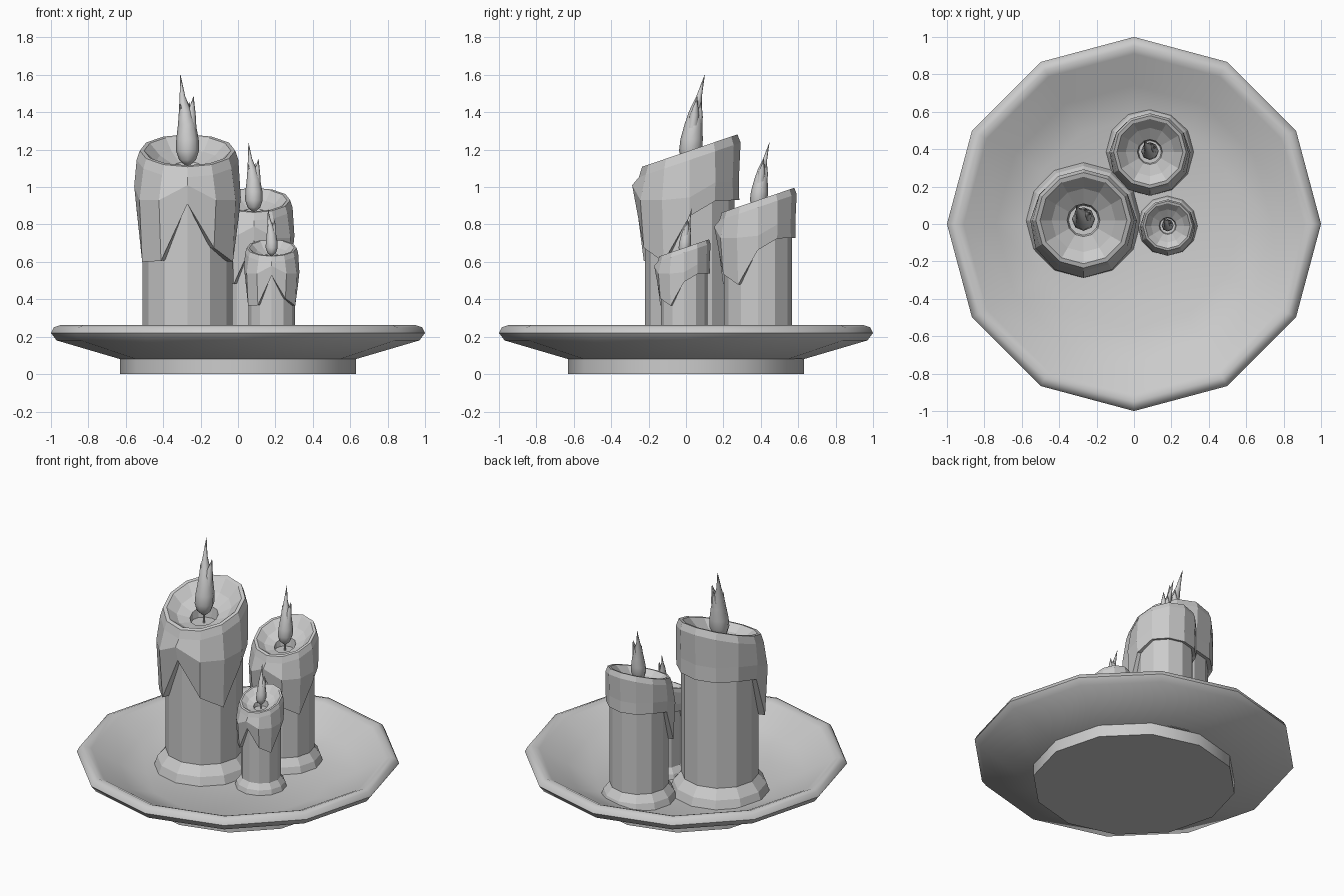
import bpy, bmesh, math

if "Cube" in bpy.data.objects:
    bpy.data.objects.remove(bpy.data.objects["Cube"])

N = 12


def loft(name, rings, smooth=None, cap_start=True, cap_end=True):
    """Skin a list of equally sized vertex rings; smooth = sharp-edge angle in degrees."""
    bm = bmesh.new()
    vs = [[bm.verts.new(p) for p in ring] for ring in rings]
    n = len(vs[0])
    for a, b in zip(vs, vs[1:]):
        for i in range(n):
            j = (i + 1) % n
            bm.faces.new((a[i], a[j], b[j], b[i]))
    if cap_start:
        bm.faces.new(vs[0][::-1])
    if cap_end:
        bm.faces.new(vs[-1])
    bmesh.ops.remove_doubles(bm, verts=bm.verts, dist=1e-5)
    bmesh.ops.recalc_face_normals(bm, faces=bm.faces)
    me = bpy.data.meshes.new(name)
    bm.to_mesh(me)
    bm.free()
    ob = bpy.data.objects.new(name, me)
    bpy.context.collection.objects.link(ob)
    if smooth:
        bpy.ops.object.select_all(action='DESELECT')
        ob.select_set(True)
        bpy.context.view_layer.objects.active = ob
        bpy.ops.object.shade_smooth_by_angle(angle=math.radians(smooth))
    return ob


def circle(r, z, x=0, y=0, n=N):
    return [(x + r * math.cos(math.tau * i / n), y + r * math.sin(math.tau * i / n), z)
            for i in range(n)]


# Dish: foot, flared underside, rolled rim, sloping inside and flat floor
dish = [(0.63, 0), (0.63, 0.08), (0.97, 0.18), (1.0, 0.22), (0.985, 0.25), (0.95, 0.262),
        (0.91, 0.245), (0.74, 0.15), (0.565, 0.085)]
loft("dish", [circle(r, z) for r, z in dish], smooth=50)

# Lower edge of the melted wax at each 30 degrees, relative to the rim centre
DRIP = [-0.35, -0.27, -0.265, -0.265, -0.265, -0.265, -0.29, -0.595, -0.59, -0.285, -0.52, -0.595]
TILT = 0.34

# Flame outline: height, radius, sideways and backward lean
FLAME = [(-0.08, 0.012, 0, 0), (-0.05, 0.045, 0, 0), (0, 0.062, 0, 0.005), (0.06, 0.06, 0, 0.01),
         (0.14, 0.048, -0.003, 0.02), (0.21, 0.034, -0.012, 0.03),
         (0.29, 0.015, -0.027, 0.05), (0.405, 0.001, -0.038, 0.08)]
TONGUES = [
    [(0.08, 0.03, 0.02, 0.01), (0.19, 0.024, 0.02, 0.025), (0.29, 0.001, 0.032, 0.04)],
    [(0.08, 0.03, -0.02, 0.0), (0.17, 0.02, -0.022, 0.01), (0.25, 0.001, -0.04, 0.02)],
    [(0.08, 0.03, 0.0, 0.03), (0.18, 0.02, 0.0, 0.05), (0.26, 0.001, 0.01, 0.062)],
]


def candle(label, x, y, zc, s):
    # Straight wax pillar with a puddled foot
    pillar = [(0.31 * s, 0.08), (0.29 * s, 0.09 + 0.05 * s), (0.24 * s, 0.1 + 0.1 * s),
              (0.24 * s, zc - 0.19 * s)]
    loft(label + "_pillar", [circle(r, z, x, y) for r, z in pillar])

    # Melted top: inner bowl, tilted rim, bulging outside and hanging drips
    def ring(radius, height):
        out = []
        for i in range(N):
            a = math.tau * i / N
            r = radius(i, math.sin(a)) if callable(radius) else radius
            px, py = r * math.cos(a), r * math.sin(a)
            out.append((x + px * s, y + py * s, zc + height(i, py) * s))
        return out

    rings = [
        ring(0.08, lambda i, py: -0.135),
        ring(0.088, lambda i, py: -0.09 + TILT * py),
        ring(0.17, lambda i, py: -0.055 + TILT * py),
        ring(0.232, lambda i, py: TILT * py),
        ring(0.255, lambda i, py: TILT * py),
        ring(0.272, lambda i, py: -0.05 + TILT * py),
        ring(lambda i, sn: 0.285 - 0.023 * sn, lambda i, py: max(-0.265, DRIP[i] + 0.1)),
        ring(lambda i, sn: 0.275 - 0.01 * sn, lambda i, py: DRIP[i]),
        ring(0.232, lambda i, py: DRIP[i] + 0.005),
    ]
    loft(label + "_melted_top", rings, cap_end=False)

    # Wick and flame
    loft(label + "_wick", [circle(0.008 * s, zc + h * s, x, y, 6) for h in (-0.135, -0.03)])
    for k, part in enumerate([FLAME] + TONGUES):
        loft(label + ("_flame" if k == 0 else "_flame_tongue_%d" % k),
             [circle(r * s, zc + h * s, x + dx * s, y + dy * s, 8) for h, r, dx, dy in part],
             smooth=60)


candle("large_candle", -0.27, 0.02, 1.195, 1.0)
candle("medium_candle", 0.085, 0.385, 0.93, 0.76)
candle("small_candle", 0.18, -0.01, 0.675, 0.52)
